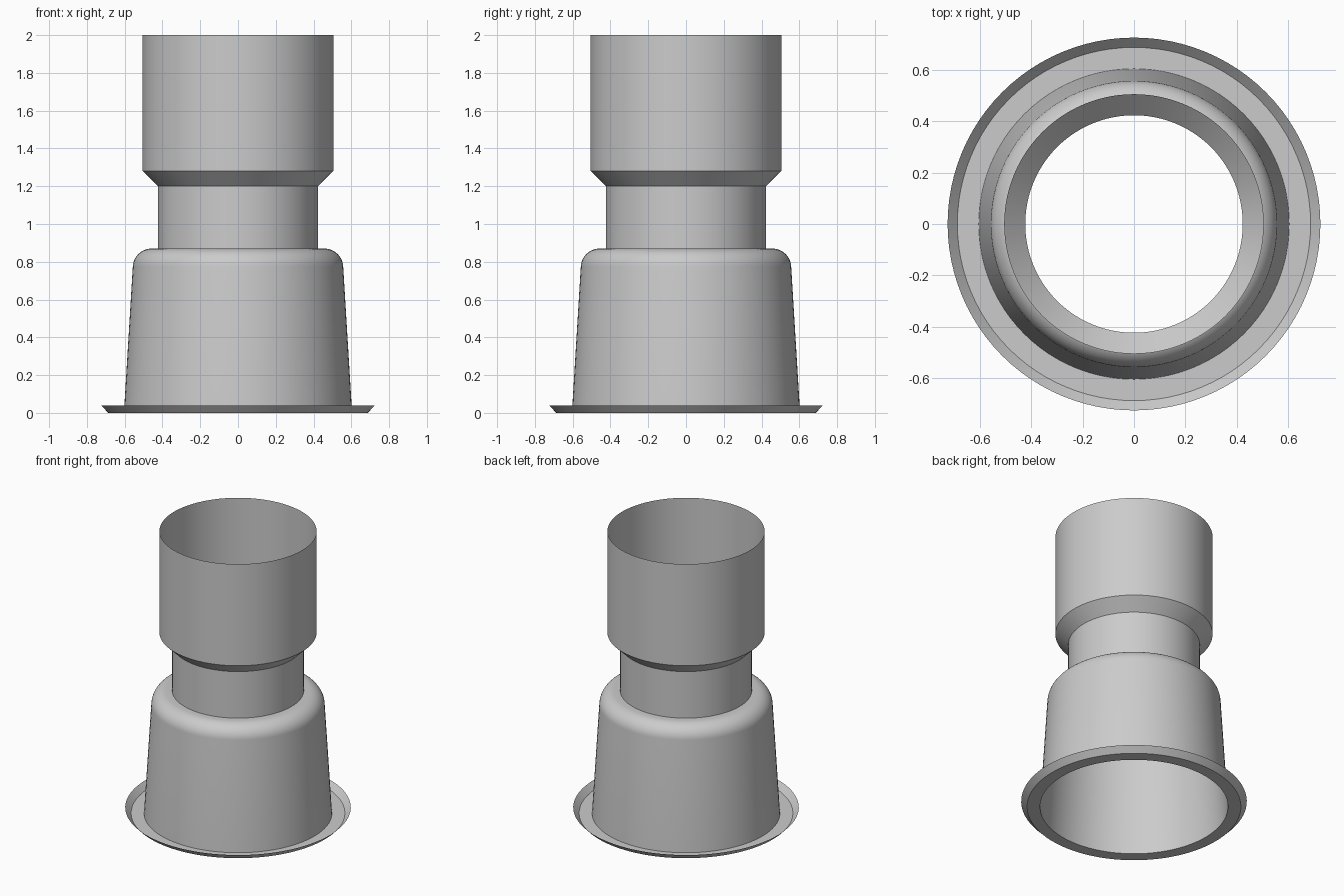
import bpy
import bmesh
from math import cos, sin, pi, radians

cube = bpy.data.objects.get("Cube")
if cube:
    bpy.data.objects.remove(cube, do_unlink=True)

SEGMENTS = 96

grey = bpy.data.materials.new("plain grey")
grey.use_nodes = True
colour = (0.6, 0.6, 0.6, 1)
grey.diffuse_color = colour
grey.node_tree.nodes["Principled BSDF"].inputs["Base Color"].default_value = colour


def lathe(name, profile):
    """Turn an open (radius, height) profile, listed bottom to top, around z."""
    bm = bmesh.new()
    rings = []
    for r, z in profile:
        angles = [2 * pi * i / SEGMENTS for i in range(SEGMENTS)]
        rings.append([bm.verts.new((r * cos(a), r * sin(a), z)) for a in angles])
    for low, high in zip(rings, rings[1:]):
        for i in range(SEGMENTS):
            j = (i + 1) % SEGMENTS
            bm.faces.new((low[i], low[j], high[j], high[i]))
    mesh = bpy.data.meshes.new(name)
    bm.to_mesh(mesh)
    bm.free()
    mesh.materials.append(grey)
    obj = bpy.data.objects.new(name, mesh)
    bpy.context.collection.objects.link(obj)
    bpy.ops.object.select_all(action="DESELECT")
    obj.select_set(True)
    bpy.context.view_layer.objects.active = obj
    bpy.ops.object.shade_smooth_by_angle(angle=radians(30))
    return obj


# Flat foot ring with an upturned bevelled lip
lathe("base_flange", [(0.725, 0.04), (0.687, 0), (0.604, 0)])

# Tapered skirt with a rounded shoulder closing in to the neck
shoulder = []
for step in range(13):
    a = radians(3.3 + (90 - 3.3) * step / 12)
    shoulder.append((0.457 + 0.1 * cos(a), 0.77 + 0.1 * sin(a)))
lathe("tapered_skirt", [(0.604, 0)] + shoulder + [(0.423, 0.87)])

# Narrow straight neck
lathe("neck", [(0.423, 0.87), (0.423, 1.2)])

# Conical step widening into the open upper tube
lathe("upper_tube", [(0.423, 1.2), (0.505, 1.28), (0.505, 2)])
